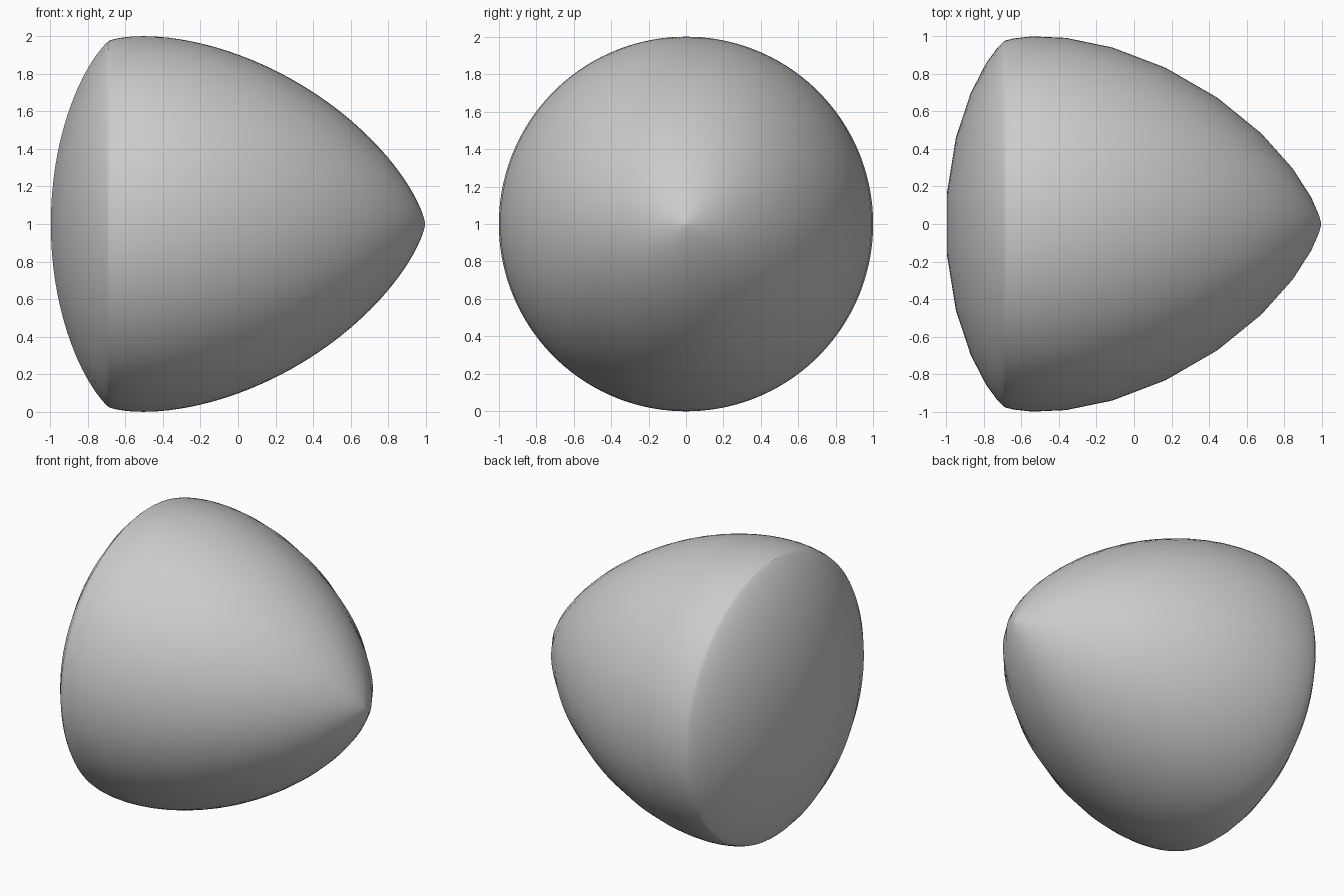
import bpy
import bmesh
from math import sin, cos, pi, acos, hypot
from mathutils import Vector

cube = bpy.data.objects.get("Cube")
if cube:
    bpy.data.objects.remove(cube, do_unlink=True)

SEGMENTS = 39   # around the upright axis
RINGS = 80      # pole to pole
LOBE = 1 / 8    # strength of the three-cornered bulge


def profile(t):
    """Constant-width curve: the point whose outward normal has angle t."""
    return (cos(t) + 2 * LOBE * cos(2 * t) - LOBE * cos(4 * t),
            sin(t) - 2 * LOBE * sin(2 * t) - LOBE * sin(4 * t))


def surface_point(n):
    """Revolve the curve about x and pick the point with normal n."""
    along, radius = profile(acos(max(-1, min(1, n.x))))
    side = hypot(n.y, n.z)
    scale = radius / side if side > 1e-6 else 0
    return Vector((along, n.y * scale, n.z * scale))


# Body: a globe of normals mapped onto the constant-width surface
bm = bmesh.new()


def ring(lat):
    normals = [Vector((cos(lat) * cos(a), cos(lat) * sin(a), sin(lat)))
               for a in (2 * pi * i / SEGMENTS for i in range(SEGMENTS))]
    return [bm.verts.new(surface_point(n)) for n in normals]


bottom = bm.verts.new(surface_point(Vector((0, 0, -1))))
top = bm.verts.new(surface_point(Vector((0, 0, 1))))
rings = [ring(pi * (j / RINGS - 0.5)) for j in range(1, RINGS)]
for i in range(SEGMENTS):
    k = (i + 1) % SEGMENTS
    bm.faces.new((bottom, rings[0][k], rings[0][i]))
    bm.faces.new((top, rings[-1][i], rings[-1][k]))
    for low, high in zip(rings, rings[1:]):
        bm.faces.new((low[i], low[k], high[k], high[i]))

# Centre the body and stand it on the ground
xs = [v.co.x for v in bm.verts]
shift = Vector((-(min(xs) + max(xs)) / 2, 0, -min(v.co.z for v in bm.verts)))
bmesh.ops.translate(bm, verts=bm.verts, vec=shift)
for face in bm.faces:
    face.smooth = True

mesh = bpy.data.meshes.new("constant_width_body")
bm.to_mesh(mesh)
bm.free()
body = bpy.data.objects.new("constant_width_body", mesh)
bpy.context.collection.objects.link(body)

# Single plain grey
grey = bpy.data.materials.new("light_grey")
grey.use_nodes = True
color = (0.6, 0.6, 0.6, 1)
grey.diffuse_color = color
grey.node_tree.nodes["Principled BSDF"].inputs["Base Color"].default_value = color
mesh.materials.append(grey)
